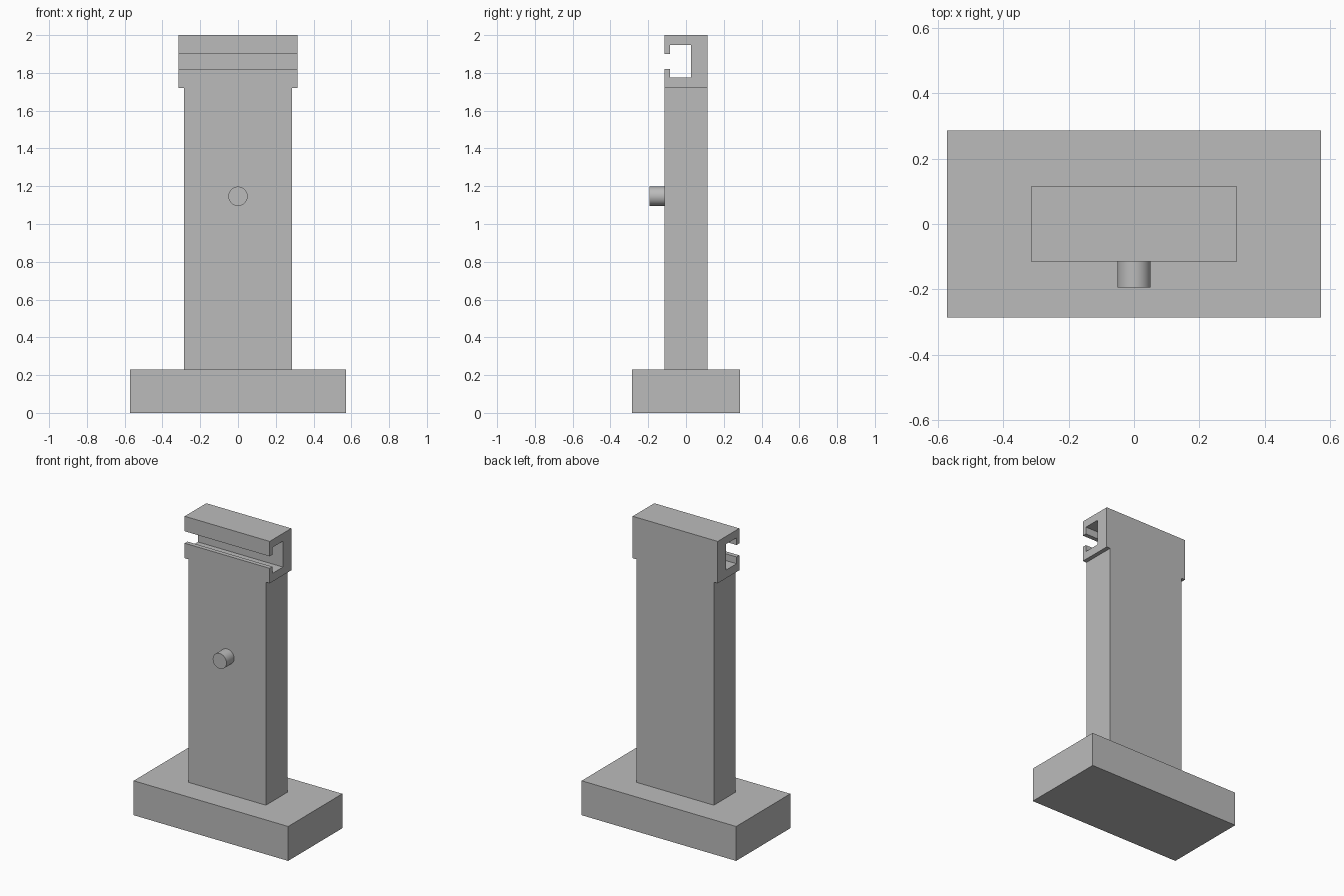
import bpy
import bmesh
from math import radians

cube = bpy.data.objects.get("Cube")
if cube:
    bpy.data.objects.remove(cube, do_unlink=True)

grey = bpy.data.materials.new("plain grey")
grey.use_nodes = True
colour = (0.5, 0.5, 0.5, 1)
grey.diffuse_color = colour
grey.node_tree.nodes["Principled BSDF"].inputs["Base Color"].default_value = colour


def finish(name, bm):
    bmesh.ops.recalc_face_normals(bm, faces=bm.faces)
    mesh = bpy.data.meshes.new(name)
    bm.to_mesh(mesh)
    bm.free()
    mesh.materials.append(grey)
    obj = bpy.data.objects.new(name, mesh)
    bpy.context.collection.objects.link(obj)
    return obj


def extrude_x(name, profile, half_width):
    """Extrude a closed (y, z) profile symmetrically along x."""
    bm = bmesh.new()
    face = bm.faces.new([bm.verts.new((-half_width, y, z)) for y, z in profile])
    result = bmesh.ops.extrude_face_region(bm, geom=[face], use_keep_orig=True)
    verts = [v for v in result["geom"] if isinstance(v, bmesh.types.BMVert)]
    bmesh.ops.translate(bm, verts=verts, vec=(2 * half_width, 0, 0))
    return finish(name, bm)


def block(name, half_width, half_depth, bottom, top):
    d = half_depth
    return extrude_x(name, [(-d, bottom), (d, bottom), (d, top), (-d, top)], half_width)


depth = 0.114
base_top, head_bottom = 0.23, 1.72

# Base and upright column
block("base", 0.571, 0.286, 0, base_top)
block("column", 0.286, depth, base_top, head_bottom)

# Head with a T-shaped slot open to the front
lip, back = -0.085, 0.026
head = [
    (-depth, head_bottom), (depth, head_bottom), (depth, 2), (-depth, 2),
    (-depth, 1.9), (lip, 1.9), (lip, 1.948), (back, 1.948),
    (back, 1.775), (lip, 1.775), (lip, 1.82), (-depth, 1.82),
]
extrude_x("slotted_head", head, 0.314)

# Round peg on the front of the column
bpy.ops.mesh.primitive_cylinder_add(
    vertices=48, radius=0.051, depth=0.08,
    location=(0, -depth - 0.04, 1.147), rotation=(radians(90), 0, 0))
peg = bpy.context.object
peg.name = "front_peg"
peg.data.materials.append(grey)
bpy.ops.object.shade_smooth_by_angle(angle=radians(30))
